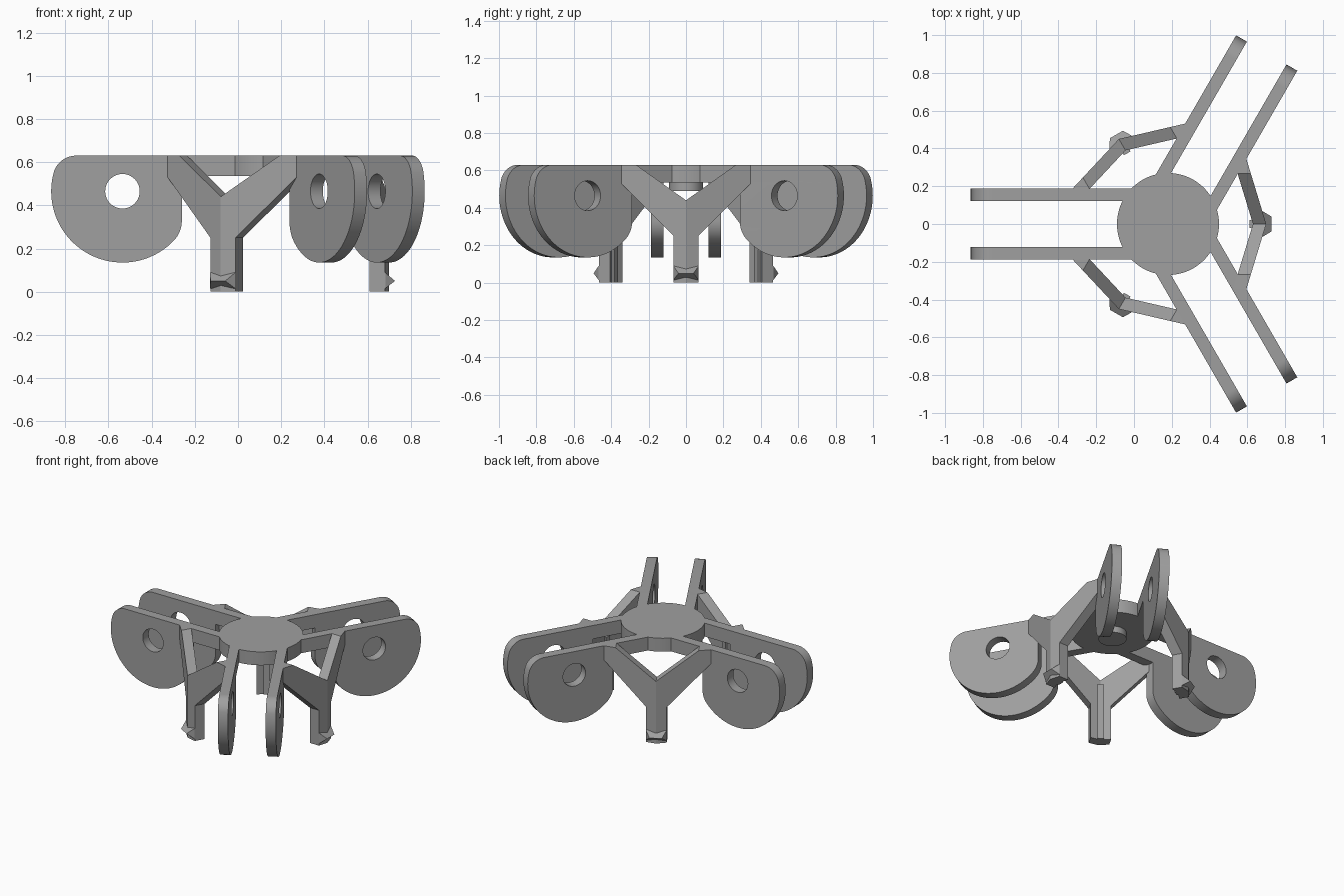
import bpy, bmesh, math
from mathutils import Matrix

if "Cube" in bpy.data.objects:
    bpy.data.objects.remove(bpy.data.objects["Cube"])

HUB_X = 0.18          # three-fold axis of the bracket
TOP = 0.63            # flush top surface
grey = bpy.data.materials.new("matte grey")
grey.diffuse_color = (0.35, 0.35, 0.35, 1)
grey.use_nodes = True
grey.node_tree.nodes["Principled BSDF"].inputs["Base Color"].default_value = grey.diffuse_color


def finish(ob, smooth=True):
    ob.data.materials.clear()
    ob.data.materials.append(grey)
    bm = bmesh.new()
    bm.from_mesh(ob.data)
    bmesh.ops.remove_doubles(bm, verts=bm.verts, dist=0.0002)
    bmesh.ops.recalc_face_normals(bm, faces=bm.faces)
    bm.to_mesh(ob.data)
    bm.free()
    bpy.ops.object.select_all(action='DESELECT')
    ob.select_set(True)
    bpy.context.view_layer.objects.active = ob
    if smooth:
        bpy.ops.object.shade_smooth_by_angle(angle=math.radians(30))


def around(angle):
    return Matrix.Translation((HUB_X, 0, 0)) @ Matrix.Rotation(math.radians(angle), 4, 'Z')


def arc(cx, cy, r, a0, a1, n):
    return [(cx + r * math.cos(math.radians(a0 + (a1 - a0) * i / n)),
             cy + r * math.sin(math.radians(a0 + (a1 - a0) * i / n))) for i in range(n + 1)]


def cylinder(name, radius, z0, z1):
    bpy.ops.mesh.primitive_cylinder_add(vertices=64, radius=radius, depth=z1 - z0,
                                        location=(HUB_X, 0, (z0 + z1) / 2))
    ob = bpy.context.object
    ob.name = name
    finish(ob)


def plate(name, angle, offset):
    # narrow arm that widens into a round lobe with a pin hole
    outline = [(0.19, TOP), (0.19, 0.535), (0.44, 0.535)]
    outline += arc(0.574, 0.329, 0.134, 180, 224, 8)
    outline += arc(0.715, 0.465, 0.33, 224, 375, 40)[1:]
    outline += arc(0.93, 0.522, 0.108, 15, 90, 12)[1:]
    hole = arc(0.715, 0.465, 0.08, 0, 360, 40)[:-1]
    cu = bpy.data.curves.new(name, 'CURVE')
    cu.dimensions = '2D'
    cu.fill_mode = 'BOTH'
    cu.extrude = 0.033
    for pts in (outline, hole):
        sp = cu.splines.new('POLY')
        sp.points.add(len(pts) - 1)
        for p, (x, y) in zip(sp.points, pts):
            p.co = (x, y, 0, 1)
        sp.use_cyclic_u = True
    ob = bpy.data.objects.new(name, cu)
    bpy.context.collection.objects.link(ob)
    bpy.ops.object.select_all(action='DESELECT')
    ob.select_set(True)
    bpy.context.view_layer.objects.active = ob
    bpy.ops.object.convert(target='MESH')
    ob = bpy.context.object
    ob.data.transform(around(angle) @ Matrix.Translation((0, offset, 0))
                      @ Matrix.Rotation(math.pi / 2, 4, 'X'))
    finish(ob)


def mesh_object(name, bm, angle):
    me = bpy.data.meshes.new(name)
    bm.to_mesh(me)
    bm.free()
    me.transform(around(angle))
    ob = bpy.data.objects.new(name, me)
    bpy.context.collection.objects.link(ob)
    finish(ob, smooth=False)


def leg(name, angle):
    # Y-shaped leg, bent along its middle
    half = [(0, 0), (0.067, 0), (0.067, 0.25), (0.345, 0.53),
            (0.345, TOP), (0.267, TOP), (0, 0.44)]
    bm = bmesh.new()
    for s in (-1, 1):
        out, inn = [[bm.verts.new((x0 - 0.305 * y, s * y, z)) for y, z in half]
                    for x0 in (0.70 - HUB_X, 0.63 - HUB_X)]
        bm.faces.new(out)
        bm.faces.new(inn[::-1])
        for i in range(len(half) - 1):
            bm.faces.new((out[i], out[i + 1], inn[i + 1], inn[i]))
    mesh_object(name, bm, angle)

    # rib down the inner groove
    bm = bmesh.new()
    bmesh.ops.create_cube(bm, size=1, matrix=Matrix.Translation((0.45, 0, 0.2))
                          @ Matrix.Diagonal((0.036, 0.04, 0.4, 1)))
    mesh_object(name + "_rib", bm, angle)

    # wedge-shaped catch on the outside of the foot
    bm = bmesh.new()
    base = [bm.verts.new((x - HUB_X, y, z)) for x in (0.65, 0.682)
            for y, z in ((-0.067, 0.015), (0.067, 0.015), (0.067, 0.088), (-0.067, 0.088))]
    ridge = [bm.verts.new((0.727 - HUB_X, y, 0.05)) for y in (-0.04, 0.04)]
    bmesh.ops.convex_hull(bm, input=base + ridge)
    mesh_object(name + "_catch", bm, angle)


# central hub and the boss beneath it
cylinder("hub_disc", 0.27, 0.535, TOP)
cylinder("hub_boss", 0.09, 0.49, 0.54)

# three pairs of lobed plates with a leg between each pair
for i in range(3):
    for side, off in (("left", 0.154), ("right", -0.154)):
        plate(f"plate_{i + 1}_{side}", 60 + 120 * i, off)
    leg(f"leg_{i + 1}", 120 * i)
